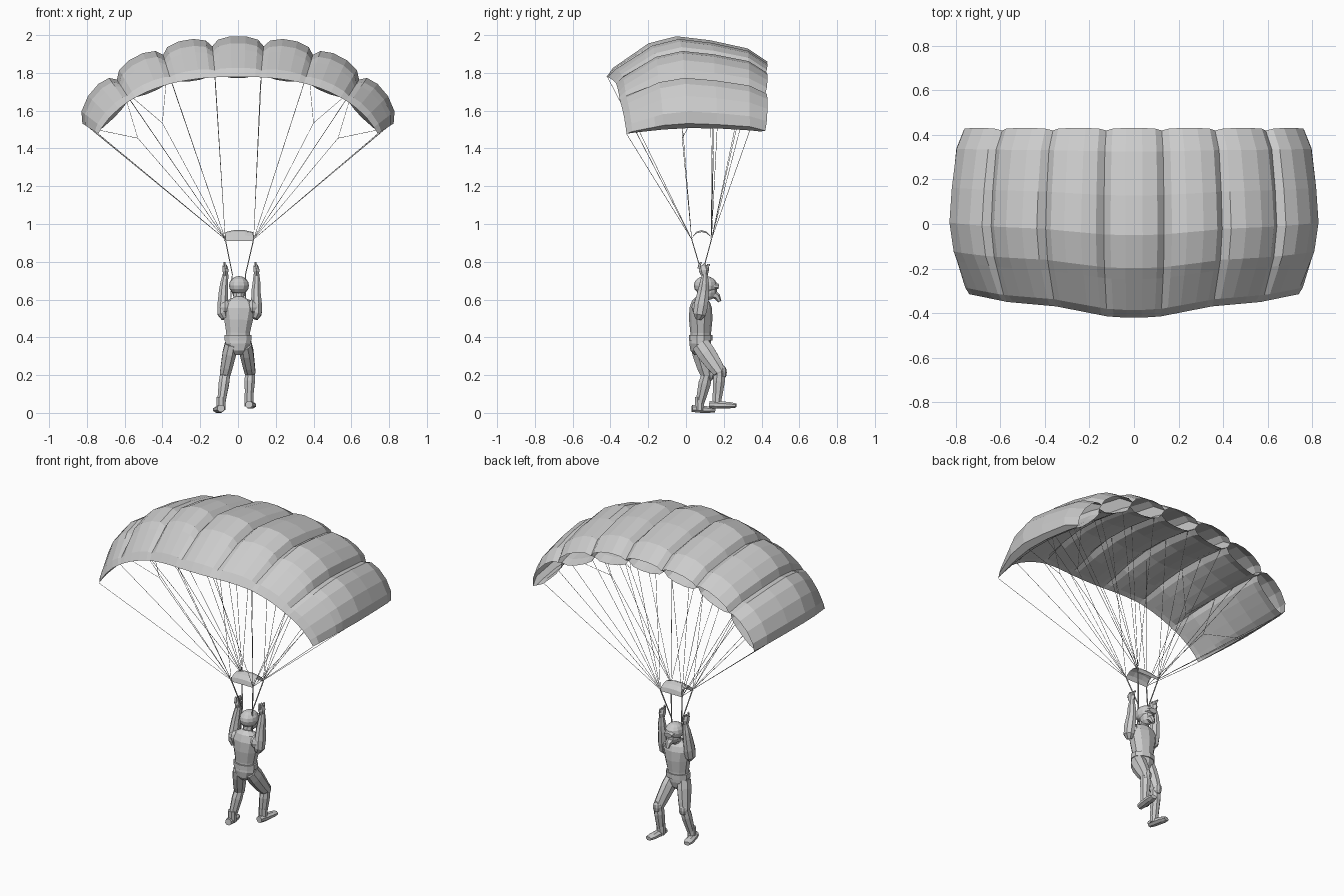
import bpy, bmesh, math
from mathutils import Vector, Matrix

if "Cube" in bpy.data.objects:
    bpy.data.objects.remove(bpy.data.objects["Cube"])


def finish(name, bm):
    bmesh.ops.recalc_face_normals(bm, faces=bm.faces)
    me = bpy.data.meshes.new(name)
    bm.to_mesh(me)
    bm.free()
    ob = bpy.data.objects.new(name, me)
    bpy.context.collection.objects.link(ob)
    return ob


def add_tube(bm, pts, radii, sides=8):
    """Sweep an elliptical ring along pts; radii are numbers or (u, v) pairs."""
    pts = [Vector(p) for p in pts]
    total = (pts[-1] - pts[0]).normalized()
    ref = Vector((1, 0, 0)) if abs(total.x) < 0.9 else Vector((0, 1, 0))
    rings = []
    for i, p in enumerate(pts):
        d = (pts[min(i + 1, len(pts) - 1)] - pts[max(i - 1, 0)]).normalized()
        u = (ref - d * ref.dot(d)).normalized()
        v = d.cross(u)
        r = radii[i] if isinstance(radii, list) else radii
        ru, rv = r if isinstance(r, tuple) else (r, r)
        rings.append([bm.verts.new(p + u * ru * math.cos(a) + v * rv * math.sin(a))
                      for a in [2 * math.pi * (k + 0.5) / sides for k in range(sides)]])
    for a, b in zip(rings, rings[1:]):
        for k in range(sides):
            n = (k + 1) % sides
            bm.faces.new((a[k], a[n], b[n], b[k]))
    bm.faces.new(rings[0])
    bm.faces.new(rings[-1])


def tube(name, pts, radii, sides=8):
    bm = bmesh.new()
    add_tube(bm, pts, radii, sides)
    return finish(name, bm)


def ball(name, loc, size, seg=10, rings=7):
    bm = bmesh.new()
    bmesh.ops.create_uvsphere(bm, u_segments=seg, v_segments=rings, radius=1,
                              matrix=Matrix.Translation(loc) @ Matrix.Diagonal((*size, 1)))
    return finish(name, bm)


# Canopy shape: span arc, chord profile and cell bulges
CHORD = [-.425, -.39, -.25, -.20, -.05, .13, .33, .425]
UPPER = [0, .22, .66, .82, 1, .9, .69, .30]
UP_BULGE = [0, .012, .036, .044, .052, .047, .038, .032]
LOWER = [0, .16, .6, .75, 1, .95, .6, .40]
LOW_BULGE = [0, .006, .026, .032, .04, .04, .036, .042]
SEAMS = [-3.5 + i for i in range(8)]
KEY_S = [0, .5, 1.5, 2.5, 3.5]


def lerp_key(vals, s):
    s = abs(s)
    for i in range(4):
        if s <= KEY_S[i + 1] + 1e-6:
            f = (s - KEY_S[i]) / (KEY_S[i + 1] - KEY_S[i])
            return vals[i] + f * (vals[i + 1] - vals[i])


def wing(s, i, upper):
    x = math.copysign(lerp_key([0, .12, .35, .57, .74], s), s)
    c = math.sqrt(1 - (abs(x) / .78) ** 2.4)
    base = Vector((x, 0, 1.785 - .46 * (1 - c)))
    n = Vector((x / .64, 0, math.sqrt(1 - (x / .8) ** 2) / .508)).normalized()
    f = (s + 3.5) % 1
    bulge = math.sqrt(max(0, 1 - (2 * f - 1) ** 2))
    if upper:
        h = UPPER[i] * lerp_key([.165, .165, .158, .132, .1], s) + UP_BULGE[i] * bulge
    else:
        h = LOWER[i] * lerp_key([.085, .085, .08, .07, .055], s) - LOW_BULGE[i] * bulge
    te = lerp_key([-.423, -.415, -.37, -.35, -.315], s)
    y = CHORD[i] if upper or i < 7 else .395
    base.y = te + (y + .425) / .85 * (.42 - te) + (.012 * bulge if i == 7 and upper else 0)
    return base + n * h


# Canopy skin, open along the leading edge
bm = bmesh.new()
stations = [c + f for c in SEAMS[:-1] for f in (0, .12, .36, .64, .88)] + [3.5]
rows = [[bm.verts.new(wing(s, i, False)) for i in range(7, 0, -1)]
        + [bm.verts.new(wing(s, i, True)) for i in range(8)] for s in stations]
for a, b in zip(rows, rows[1:]):
    for k in range(len(a) - 1):
        bm.faces.new((a[k], b[k], b[k + 1], a[k + 1]))
finish("canopy", bm)

# Ribs between the cells and at both tips
bm = bmesh.new()
for s in SEAMS:
    bm.faces.new([bm.verts.new(wing(s, i, False)) for i in range(7, 0, -1)]
                 + [bm.verts.new(wing(s, i, True)) for i in range(8)])
bmesh.ops.triangulate(bm, faces=bm.faces)
finish("canopy_ribs", bm)

# Suspension lines, with forked lines near the outer cells
bm = bmesh.new()
LINE = .0014
for s in SEAMS:
    sx = math.copysign(1, s)
    rear, front = Vector((.075 * sx + .008, .03, .925)), Vector((.075 * sx + .008, .135, .925))
    for i, end in ((0, rear), (6, front), (5, front)):
        add_tube(bm, [end, wing(s, i, False)], LINE, 3)
    if abs(s) < 1:
        add_tube(bm, [rear, wing(s, 4, False)], LINE, 3)
for sx in (-1, 1):
    for pt, ends in (((.40, -.02, 1.54), (1.5, 2.5)), ((.53, -.02, 1.46), (2.5, 3.5))):
        fork = Vector((pt[0] * sx, pt[1], pt[2]))
        add_tube(bm, [(.075 * sx + .008, .03, .925), fork], LINE, 3)
        for s in ends:
            add_tube(bm, [fork, wing(s * sx, 4, False)], LINE, 3)
finish("suspension_lines", bm)

# Slider: small sheet arched front to back and slightly sideways
bm = bmesh.new()
rows = []
for k in range(7):
    a = math.pi * k / 6
    w = .08 - .008 * math.sin(a)
    rows.append([bm.verts.new((x * w + .006, .083 - .052 * math.cos(a),
                               .917 + (.058 - .012 * x * x) * math.sin(a))) for x in (-1, -.4, .4, 1)])
for a, b in zip(rows, rows[1:]):
    for k in range(3):
        bm.faces.new((a[k], a[k + 1], b[k + 1], b[k]))
finish("slider", bm)

# Risers down to the shoulders
bm = bmesh.new()
for sx in (-1, 1):
    for y in (.03, .135):
        add_tube(bm, [(.075 * sx + .008, y, .925), (.035 * sx + .005, .085, .74), (.04 * sx, .08, .59)], .0035, 4)
finish("risers", bm)

# Torso, hips and harness belt
tube("torso", [(0, .078, .39), (0, .078, .43), (.003, .078, .5), (.005, .078, .56), (.005, .08, .595), (.005, .085, .615)],
     [(.064, .055), (.066, .055), (.08, .062), (.094, .06), (.075, .048), (.03, .03)], 10)
tube("hips", [(0, .078, .405), (0, .075, .37), (0, .073, .335), (0, .073, .312)],
     [(.07, .056), (.07, .057), (.05, .05), (.02, .028)], 10)
tube("belt", [(0, .077, .388), (0, .077, .418)], (.075, .062), 10)

# Head: neck, face, helmet, goggles and breathing mask
tube("neck", [(.004, .09, .595), (.004, .1, .65)], .03)
ball("face", (.005, .118, .655), (.04, .046, .052))
ball("helmet", (.005, .103, .68), (.053, .062, .05), 12, 8)
tube("goggles", [(.005, .145, .678), (.005, .174, .675)], [(.037, .02), (.028, .015)])
tube("mask", [(.005, .14, .635), (.005, .165, .622), (.005, .178, .595)], [.026, .018, .01], 6)

# Arms reaching up to the risers
for side, sx, ex, hx in (("left", -1, -.08, -.066), ("right", 1, .098, .098)):
    ball(side + "_shoulder", (.072 * sx + .004, .072, .565), (.038, .043, .04), 8, 6)
    tube(side + "_arm", [(ex - .01 * sx, .065, .505), (ex, .072, .53), (ex, .08, .58), (ex - .003 * sx, .092, .65),
                         ((ex + hx) / 2, .097, .69), (hx, .1, .74)],
         [.018, (.03, .036), (.031, .04), (.026, .032), (.023, .027), .016])
    tube(side + "_hand", [(hx, .097, .735), (hx, .095, .76), (hx - .004, .09, .785)],
         [(.014, .018), (.018, .028), (.013, .02)], 6)
    for k in range(3):
        y = .068 + .023 * k
        tube(side + "_finger", [(hx, y, .77), (hx - .002, y + .004, .79), (hx - .006, y + .012, .803 - .006 * k)],
             [.008, .007, .005], 5)

# Legs: one trailing, one stepping forward, each with knee pad and boot
LEGS = (("left", (-.036, .07, .37), (-.068, .11, .21), (-.09, .072, .05), (-.112, .152, .02)),
        ("right", (.038, .075, .37), (.064, .178, .22), (.058, .165, .07), (.075, .265, .045)))
for side, hip, knee, ankle, toe in LEGS:
    hip, knee, ankle, toe = map(Vector, (hip, knee, ankle, toe))
    tube(side + "_thigh", [hip, hip.lerp(knee, .3), hip.lerp(knee, .75), knee, knee.lerp(ankle, .08)],
         [(.036, .05), (.039, .053), (.034, .045), (.031, .036), .027])
    tube(side + "_shin", [knee.lerp(ankle, -.05), knee.lerp(ankle, .3), knee.lerp(ankle, .75), ankle],
         [.028, (.03, .035), (.025, .028), .023])
    ball(side + "_knee_pad", knee + Vector((0, .018, 0)), (.026, .02, .036), 8, 6)
    sole = ankle.z - .04
    heel = Vector((ankle.x, ankle.y - .04, sole + .02))
    tube(side + "_boot_cuff", [ankle + Vector((0, 0, .04)), (ankle.x, ankle.y, sole + .01)], [.026, .025])
    tube(side + "_boot", [heel, heel.lerp(toe, .3), heel.lerp(toe, .75), toe],
         [(.02, .02), (.026, .022), (.028, .018), (.02, .012)])

# Rest the lowest boot on the ground
low = min(v.co.z for o in bpy.data.objects for v in o.data.vertices)
for o in bpy.data.objects:
    o.location.z -= low
